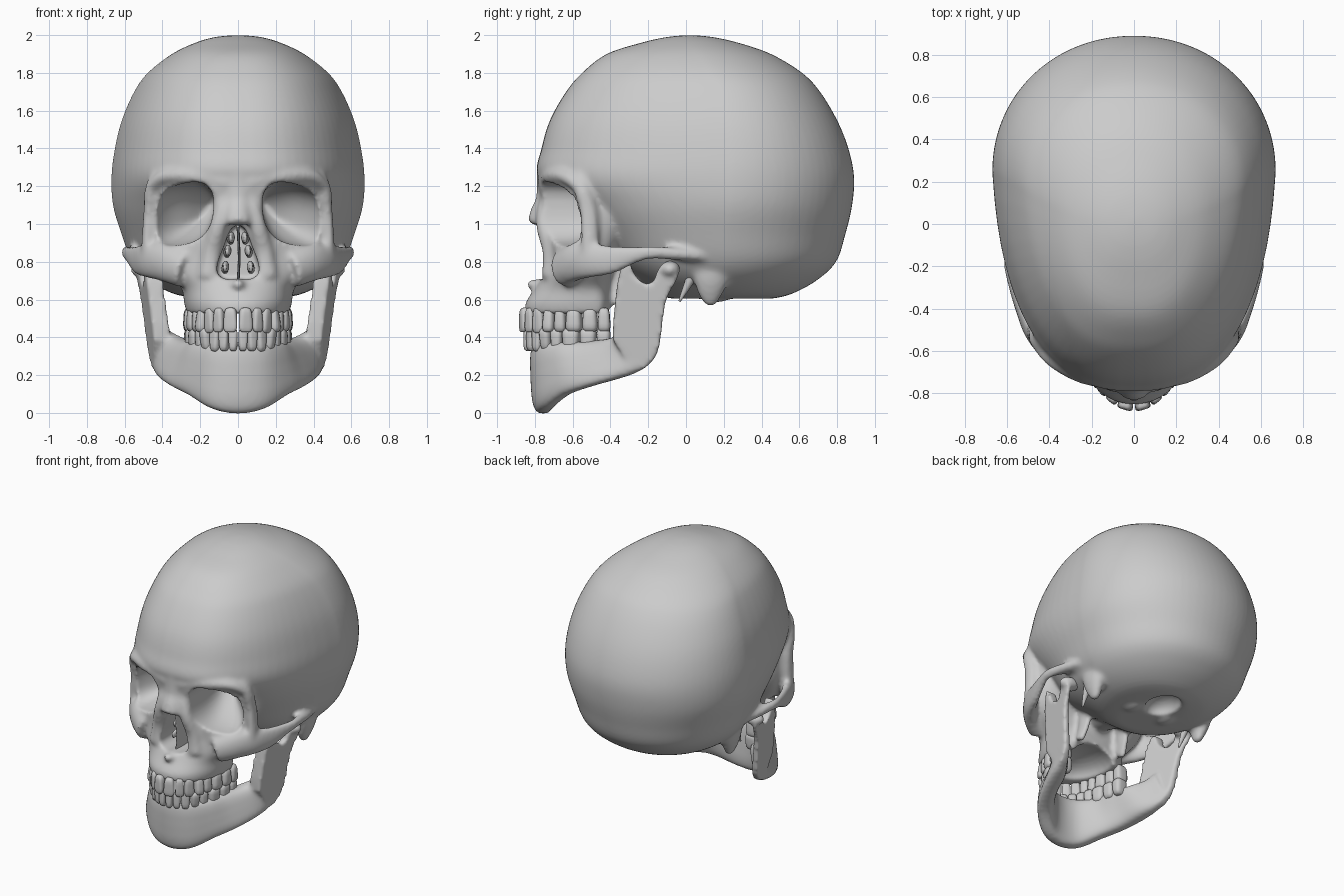
import bpy, bmesh, math
from mathutils import Vector, Matrix

if "Cube" in bpy.data.objects:
    bpy.data.objects.remove(bpy.data.objects["Cube"])


def spline(pts, n=6):
    """Catmull-Rom through tuples of any length."""
    out = []
    for i in range(len(pts) - 1):
        a, b, c, d = (pts[max(i - 1, 0)], pts[i], pts[i + 1], pts[min(i + 2, len(pts) - 1)])
        for k in range(n):
            t = k / n
            out.append([.5 * (2 * q + (r - p) * t + (2 * p - 5 * q + 4 * r - s) * t * t
                        + (3 * q - p - 3 * r + s) * t ** 3) for p, q, r, s in zip(a, b, c, d)])
    return out + [list(pts[-1])]


def squircle(a, n):
    f = lambda v: math.copysign(abs(v) ** (2 / n), v)
    return f(math.cos(a)), f(math.sin(a))


def angles(n):
    return [2 * math.pi * k / n for k in range(n)]


def loft(bm, rings):
    rows = [[bm.verts.new(p) for p in r] for r in rings]
    n = len(rows[0])
    for r, q in zip(rows, rows[1:]):
        for k in range(n):
            bm.faces.new((r[k], r[(k + 1) % n], q[(k + 1) % n], q[k]))
    bm.faces.new(rows[0][::-1])
    bm.faces.new(rows[-1])


def layers(bm, levels, nf, nb, taper=0, seg=72):
    """Loft of egg-shaped level sections: z, y front, y back, half width, y widest."""
    rings = []
    for z, yf, yb, w, yc in spline(levels, 5):
        ring = []
        for a in angles(seg):
            front = math.sin(a) < 0
            u, v = squircle(a, nf if front else nb)
            ring.append((w * u * (1 + taper * min(v, 0)), yc + v * ((yc - yf) if front else (yb - yc)), z))
        rings.append(ring)
    loft(bm, rings)


def tube(bm, pts, sides=(1, -1)):
    """Tapered bar through x, y, z, radius across, radius other way; mirrored."""
    path = spline(pts, 5)
    pos = [Vector(p[:3]) for p in path]
    span = (pos[-1] - pos[0]).normalized()
    ref = Vector((0, 0, 1)) if abs(span.z) < .6 else Vector((0, 1, 0))
    for s in sides:
        rings = []
        for i, p in enumerate(path):
            t = (pos[min(i + 1, len(pos) - 1)] - pos[max(i - 1, 0)]).normalized()
            side = t.cross(ref).normalized()
            up = side.cross(t)
            ring = [pos[i] + side * p[3] * math.cos(a) + up * p[4] * math.sin(a) for a in angles(16)]
            rings.append([(s * v.x, v.y, v.z) for v in ring])
        loft(bm, rings)


def ball(bm, c, r, sides=(1, -1)):
    for s in sides:
        m = Matrix.Translation((s * c[0], c[1], c[2])) @ Matrix.Diagonal((*r, 1))
        bmesh.ops.create_uvsphere(bm, u_segments=24, v_segments=14, radius=1, matrix=m)


def finish(name, bm):
    bmesh.ops.recalc_face_normals(bm, faces=bm.faces[:])
    for f in bm.faces:
        f.smooth = True
    me = bpy.data.meshes.new(name)
    bm.to_mesh(me)
    bm.free()
    ob = bpy.data.objects.new(name, me)
    bpy.context.collection.objects.link(ob)
    return ob


def remesh(ob, size):
    m = ob.modifiers.new("fuse", 'REMESH')
    m.mode, m.voxel_size, m.use_smooth_shade = 'VOXEL', size, True


def soften(ob, n):
    m = ob.modifiers.new("soften", 'SMOOTH')
    m.factor, m.iterations = .5, n


# Braincase
bm = bmesh.new()
layers(bm, [(2.0, .01, .03, .01, .02), (1.99, -.10, .14, .12, .02), (1.96, -.235, .275, .225, .03),
            (1.9, -.42, .45, .35, .08), (1.8, -.55, .615, .478, .15), (1.7, -.635, .71, .55, .2),
            (1.55, -.72, .80, .615, .23), (1.4, -.765, .86, .652, .25), (1.25, -.785, .89, .67, .25),
            (1.1, -.64, .88, .662, .24), (.95, -.50, .845, .618, .22), (.8, -.38, .795, .56, .22),
            (.7, -.25, .69, .47, .2), (.63, -.15, .56, .34, .2), (.605, -.08, .46, .2, .2)], 2.5, 2.05, .1)
# Mid face and upper jaw
layers(bm, [(1.34, -.74, -.2, .36, -.45), (1.22, -.785, -.2, .435, -.47), (1.05, -.745, -.25, .455, -.47),
            (.92, -.735, -.3, .45, -.47), (.82, -.735, -.35, .42, -.48), (.74, -.755, -.38, .37, -.5),
            (.66, -.80, -.39, .30, -.5), (.58, -.85, -.39, .285, -.48), (.525, -.85, -.40, .27, -.48)], 2.15, 2.4)
# Cheekbone and arch
tube(bm, [(.28, -.65, .76, .08, .10), (.39, -.595, .795, .06, .10), (.475, -.51, .805, .045, .092),
          (.53, -.40, .81, .032, .08), (.572, -.28, .835, .025, .05), (.592, -.18, .85, .024, .036),
          (.555, -.03, .84, .045, .034), (.52, .10, .83, .045, .034)])
# Outer eye rim, brow ridge, nasal side walls
tube(bm, [(.48, -.51, .82, .035, .05), (.478, -.51, .95, .03, .048), (.47, -.52, 1.08, .03, .046),
          (.458, -.55, 1.19, .034, .045), (.42, -.56, 1.28, .03, .03)])
tube(bm, [(.06, -.75, 1.22, .04, .04), (.25, -.72, 1.255, .035, .035), (.39, -.64, 1.25, .035, .035),
          (.458, -.555, 1.19, .034, .035)])
tube(bm, [(.07, -.735, 1.14, .035, .04), (.10, -.75, 1.0, .045, .045), (.14, -.715, .85, .05, .045),
          (.15, -.72, .72, .06, .045)])
# Nasal bones and spine
tube(bm, [(0, -.73, 1.26, .10, .06), (0, -.745, 1.13, .07, .05), (0, -.78, 1.06, .064, .046),
          (0, -.81, 1.0, .062, .032)], (1,))
tube(bm, [(0, -.72, .68, .06, .03), (0, -.80, .68, .04, .026), (0, -.845, .685, .018, .018)], (1,))
# Skull base: mastoid, neck joints, wing plates, base bar
tube(bm, [(.46, .14, .90, .06, .12), (.465, .135, .74, .055, .10), (.455, .13, .65, .045, .075),
          (.445, .13, .57, .022, .03)])
ball(bm, (.14, .16, .63), (.06, .09, .045))
tube(bm, [(.16, -.30, .85, .03, .08), (.165, -.32, .68, .024, .06), (.18, -.35, .56, .022, .04)])
tube(bm, [(0, -.36, .80, .10, .09), (0, .1, .67, .14, .06)], (1,))
skull = finish("skull", bm)

# Cutters: eye sockets, nose opening, palate hollow, spinal opening
bm = bmesh.new()
socket = spline([(-1, .292, 1.052, .162, .165), (-.70, .292, 1.052, .162, .165), (-.58, .285, 1.052, .156, .155),
                 (-.48, .25, 1.06, .125, .125), (-.38, .19, 1.07, .07, .07), (-.33, .17, 1.07, .03, .03)], 4)
for s in (1, -1):
    rings = []
    for y, cx, cz, rx, rz in socket:
        ring = []
        for a in angles(32):
            u, v = squircle(a, 2.6)
            ring.append((s * (cx + rx * u - .012 * v), y, cz + rz * v - .028 * u))
        rings.append(ring)
    loft(bm, rings)
half = spline([(0, .995), (.04, .97), (.075, .88), (.108, .79), (.105, .73), (.05, .705), (0, .712)], 3)
pear = half + [[-x, z] for x, z in half[-2:0:-1]]
loft(bm, [[(x, y, z) for x, z in pear] for y in (-1, -.48)])
ball(bm, (0, -.52, .51), (.185, .25, .11), (1,))
ball(bm, (0, .30, .60), (.11, .14, .09), (1,))
cutter = finish("opening_cutter", bm)
cutter.hide_render = True
cutter.hide_set(True)

remesh(skull, .016)
cut = skull.modifiers.new("openings", 'BOOLEAN')
cut.operation, cut.solver, cut.object = 'DIFFERENCE', 'EXACT', cutter
remesh(skull, .013)
soften(skull, 5)

# Lower jaw body: bottom point, top point, half thickness
bm = bmesh.new()
stations = [(0, -.756, -.004, 0, -.772, .375, .06), (.13, -.73, .02, .12, -.74, .375, .06),
            (.25, -.63, .095, .20, -.65, .375, .058), (.335, -.50, .14, .24, -.53, .38, .058),
            (.385, -.36, .18, .30, -.40, .395, .062), (.42, -.25, .22, .38, -.32, .44, .045),
            (.44, -.18, .29, .41, -.26, .48, .03)]
full = [(-b[0], b[1], b[2], -b[3], *b[4:]) for b in stations[:0:-1]] + stations
path = spline(full, 5)
rings = []
for i, p in enumerate(path):
    q, r = path[max(i - 1, 0)], path[min(i + 1, len(path) - 1)]
    n = Vector((r[1] - q[1], q[0] - r[0], 0)).normalized()
    lo, hi = Vector(p[:3]), Vector(p[3:6])
    ring = []
    for a in angles(24):
        u, v = squircle(a, 3.4)
        ring.append((lo + hi) / 2 + (hi - lo) / 2 * v + n * p[6] * u)
    rings.append(ring)
loft(bm, rings)
# Rising branches with their joint heads, thicker at the front edge
branch = spline([(-.385, .38), (-.385, .47), (-.375, .58), (-.36, .70), (-.33, .80), (-.30, .80), (-.27, .73),
                 (-.22, .685), (-.17, .70), (-.14, .77), (-.05, .77), (-.045, .71), (-.10, .61),
                 (-.122, .5), (-.14, .36), (-.17, .285), (-.24, .225), (-.29, .24)], 3)
for s in (1, -1):
    loft(bm, [[(s * (.44 + (z - .3) * .11 + (y + .2) * k + d), y, z) for y, z in branch]
              for d, k in ((-.03, .36), (.028, .17))])
ball(bm, (.495, -.085, .76), (.075, .055, .045))
jaw = finish("lower_jaw", bm)
remesh(jaw, .012)
soften(jaw, 9)


# Teeth set along an elliptical arch
def teeth(name, a, b, widths, zc, h, gum):
    bm = bmesh.new()
    arc = [(a * math.sin(t), -.40 - b * math.cos(t)) for t in [k * math.pi / 600 for k in range(301)]]
    run = [0]
    for p, q in zip(arc, arc[1:]):
        run.append(run[-1] + math.dist(p, q))
    scale, at = run[-1] / sum(widths), 0
    for i, w in enumerate(widths):
        w *= scale
        k = next(j for j, d in enumerate(run) if d >= at + w / 2)
        at += w
        x, y = arc[k]
        out = Vector((x / a ** 2, (y + .40) / b ** 2, 0)).normalized()
        along = Vector((-out.y, out.x, 0))
        depth = (.055, .055, .065, .08, .085, .1, .1, .095)[i]
        for s in (1, -1):
            for v in bmesh.ops.create_uvsphere(bm, u_segments=20, v_segments=12, radius=1)["verts"]:
                c = v.co / sum(abs(e) ** 4 for e in v.co) ** (1 / 4)
                g = (c.z * gum + 1) / 2
                thin = .45 + .55 * g if i < 3 else 1 - .1 * g
                p = along * c.x * w * .53 * (1 - .22 * g) + out * (c.y * depth / 2 * thin
                                                                   + (.014 * (1 - g) if i < 4 else 0))
                z = zc + c.z * h / 2 * (1.06 if i == 2 else 1)
                v.co = (s * (x + p.x), y + p.y, z)
    return finish(name, bm)


teeth("upper_teeth", .245, .458, (.078, .062, .07, .065, .065, .09, .085, .07), .492, .13, 1)
teeth("lower_teeth", .24, .435, (.052, .056, .064, .066, .07, .1, .095, .08), .388, .12, -1)

# Nasal partition and scrolls inside the nose
bm = bmesh.new()
tube(bm, [(0, -.64, .69, .008, .09), (.006, -.64, .82, .007, .09), (0, -.66, .99, .008, .08)], (1,))
for x, z in ((.07, .765), (.058, .85), (.04, .92)):
    tube(bm, [(x, -.66, z, .008, .02), (x - .005, -.60, z + .01, .018, .03), (x, -.46, z, .02, .03)])
finish("nasal_scrolls", bm)

# Thin spikes under the ears
bm = bmesh.new()
tube(bm, [(.43, .04, .74, .03, .03), (.425, .0, .66, .018, .018), (.42, -.035, .59, .006, .006)])
finish("styloid_spikes", bm)
